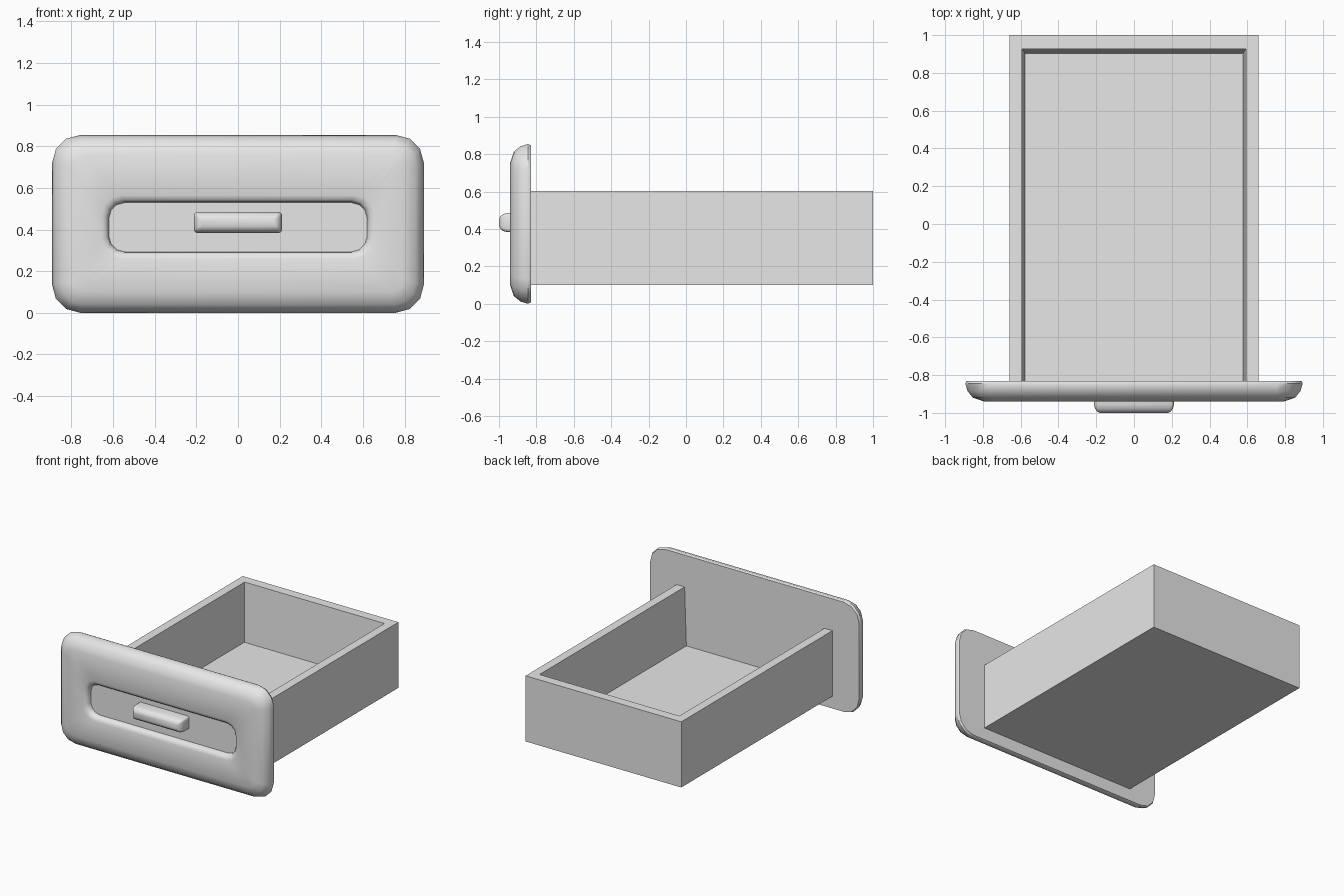
import bpy
import bmesh
from math import cos, sin, pi, radians

cube = bpy.data.objects.get("Cube")
if cube:
    bpy.data.objects.remove(cube, do_unlink=True)

GREY = (0.8, 0.8, 0.8, 1)
grey = bpy.data.materials.new("light grey")
grey.use_nodes = True
grey.diffuse_color = GREY
grey.node_tree.nodes["Principled BSDF"].inputs["Base Color"].default_value = GREY


def rounded_rect(half_w, half_h, radius, y, cz, segments=3):
    """Ring of points in the xz plane at depth y."""
    ring = []
    for i, (sx, sz) in enumerate([(1, 1), (-1, 1), (-1, -1), (1, -1)]):
        for k in range(segments + 1):
            a = (i + k / segments) * pi / 2
            ring.append((sx * (half_w - radius) + radius * cos(a), y,
                         cz + sz * (half_h - radius) + radius * sin(a)))
    return ring


def rect(x, front, back, z):
    """Four corners of a level rectangle."""
    return [(x, front, z), (x, back, z), (-x, back, z), (-x, front, z)]


def loft(name, rings, smooth_angle=None):
    """Join successive rings with quads and cap both ends."""
    bm = bmesh.new()
    loops = [[bm.verts.new(p) for p in ring] for ring in rings]
    n = len(loops[0])
    for a, b in zip(loops, loops[1:]):
        for i in range(n):
            j = (i + 1) % n
            bm.faces.new((a[i], a[j], b[j], b[i]))
    bm.faces.new(loops[0])
    bm.faces.new(loops[-1])
    bmesh.ops.recalc_face_normals(bm, faces=bm.faces)
    mesh = bpy.data.meshes.new(name)
    bm.to_mesh(mesh)
    bm.free()
    obj = bpy.data.objects.new(name, mesh)
    mesh.materials.append(grey)
    bpy.context.collection.objects.link(obj)
    if smooth_angle:
        bpy.ops.object.select_all(action='DESELECT')
        obj.select_set(True)
        bpy.context.view_layer.objects.active = obj
        bpy.ops.object.shade_smooth_by_angle(angle=radians(smooth_angle))
    return obj


# Front panel: back edge, rounded rim, flat face, recess lip and recess floor
W, H, CZ = 0.893, 0.427, 0.427
rim = [(0.007, -0.83), (0, -0.845), (0.012, -0.885), (0.04, -0.92), (0.1, -0.94)]
panel = [rounded_rect(W - d, H - d, 0.135 - d * 0.8, y, CZ) for d, y in rim]
lip = [(0.035, -0.94), (0.015, -0.932), (0.004, -0.918), (0, -0.895)]
panel += [rounded_rect(0.62 + d, 0.118 + d, 0.075 + d * 0.5, y, 0.411) for d, y in lip]
loft("front_panel", panel, 42)

# Handle bar standing in the recess
bar = [(0, -0.885), (0, -0.955), (0.006, -0.978), (0.018, -0.993), (0.032, -1.0)]
loft("handle", [rounded_rect(0.212 - d, 0.051 - d, 0.018 - d * 0.3, y, 0.434)
                for d, y in bar], 42)

# Open tray with slightly tapered inner walls, its front end set into the panel
loft("tray", [rect(0.66, -0.87, 1.0, 0.1),
              rect(0.66, -0.87, 1.0, 0.603),
              rect(0.593, -0.85, 0.927, 0.603),
              rect(0.578, -0.85, 0.903, 0.155)])
